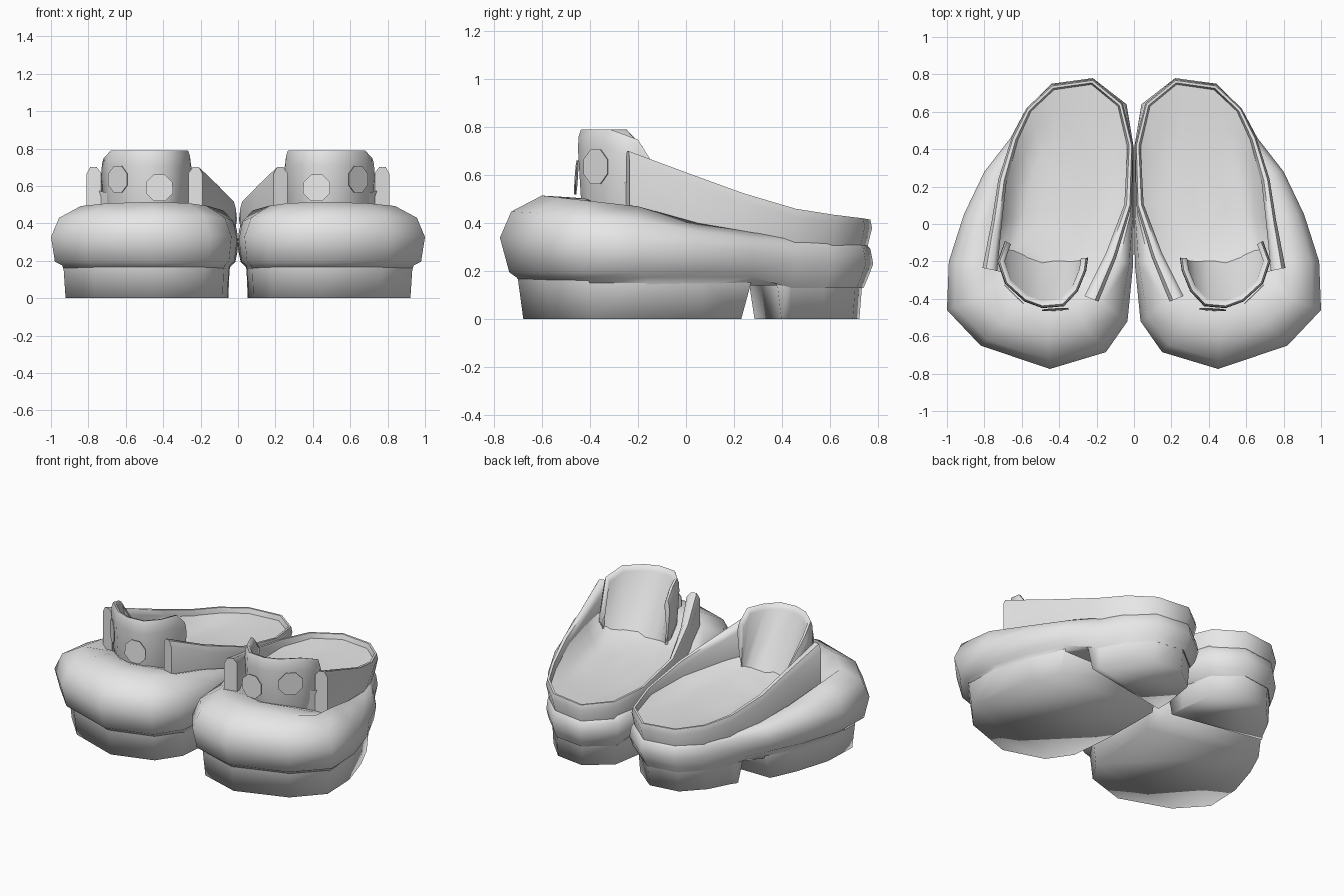
import bpy, bmesh, math
from mathutils import Vector, Matrix

cube = bpy.data.objects.get("Cube")
if cube:
    bpy.data.objects.remove(cube, do_unlink=True)

grey = bpy.data.materials.new("light_grey")
grey.use_nodes = True
grey.diffuse_color = (0.8, 0.8, 0.8, 1)
grey.node_tree.nodes["Principled BSDF"].inputs["Base Color"].default_value = (0.8, 0.8, 0.8, 1)


def interp(table, t):
    """Piecewise linear lookup."""
    if t <= table[0][0]:
        return table[0][1]
    for (a, va), (b, vb) in zip(table, table[1:]):
        if t <= b:
            return va + (vb - va) * (t - a) / (b - a)
    return table[-1][1]


def finish(name, bm, angle=45):
    """Turn a bmesh into a smooth object mirrored into a pair."""
    me = bpy.data.meshes.new(name)
    bm.to_mesh(me)
    bm.free()
    me.materials.append(grey)
    ob = bpy.data.objects.new(name, me)
    bpy.context.collection.objects.link(ob)
    bpy.ops.object.select_all(action='DESELECT')
    ob.select_set(True)
    bpy.context.view_layer.objects.active = ob
    bpy.ops.object.shade_smooth_by_angle(angle=math.radians(angle))
    mod = ob.modifiers.new("pair", 'MIRROR')
    mod.use_mirror_merge = False


def loft(rows):
    """Skin closed loops of points and cap both ends."""
    bm = bmesh.new()
    vs = [[bm.verts.new(p) for p in r] for r in rows]
    n = len(rows[0])
    for a, b in zip(vs, vs[1:]):
        for i in range(n):
            j = (i + 1) % n
            bm.faces.new((a[i], a[j], b[j], b[i]))
    bm.faces.new(vs[0])
    bm.faces.new(vs[-1])
    bmesh.ops.recalc_face_normals(bm, faces=bm.faces)
    return bm


def scaled(pts, c, sx, sy):
    return [(c[0] + (x - c[0]) * sx, c[1] + (y - c[1]) * sy) for x, y in pts]


# Plan outlines: widest line of the shoe and the edge of its upper surface
WIDE = [(.45, -.775), (.82, -.65), (1, -.46), (.99, -.2), (.91, .05), (.80, .28),
        (.66, .46), (.58, .61), (.44, .75), (.22, .78), (.04, .64), (0, .4),
        (0, .05), (.005, -.22), (.035, -.52), (.15, -.685)]
TOP = [(.46, -.6), (.70, -.53), (.84, -.40), (.83, -.2), (.77, .05), (.72, .28),
       (.62, .45), (.56, .58), (.43, .71), (.23, .735), (.07, .61), (.02, .4),
       (.02, .05), (.08, -.2), (.17, -.42), (.27, -.54)]
TOP_Z = [(-.6, .515), (-.2, .47), (.05, .40), (.4, .34), (.78, .33)]
WIDE_Z = [(-.78, .34), (.2, .30), (.5, .24), (.78, .23)]
VAMP_Z = [(-.6, .52), (-.4, .50), (-.25, .43), (0, .34), (.8, .30)]
MID = (.4, .2)

# Body: padded side walls and toe cap
rows = [[(x, y, .14) for x, y in scaled(WIDE, MID, .88, .9)],
        [(x, y, .175 if y < .4 else .13) for x, y in scaled(WIDE, MID, .90, .93)],
        [(x, y, .195 if y < .4 else .17) for x, y in scaled(WIDE, MID, .965, .96)],
        [(x, y, interp(WIDE_Z, y)) for x, y in WIDE]]
for t, u in ((.27, .62), (1, 1)):
    row = []
    for (x, y), (p, q) in zip(WIDE, TOP):
        za, zb = interp(WIDE_Z, y), interp(TOP_Z, q)
        row.append((x + (p - x) * t, y + (q - y) * t, za + (zb - za) * u))
    rows.append(row)
for s in (.8, .55, .3, .08):
    rows.append([(x, y, interp(VAMP_Z, y)) for x, y in scaled(TOP, (.42, .05), s, s)])
finish("shoe_body", loft(rows), 70)


# Sole: tapered slab cut into a forefoot and a heel block, open into the body
def sole(name, point, normal):
    bm = loft([[(x, y, 0) for x, y in scaled(WIDE, MID, .87, .9)],
               [(x, y, .18) for x, y in scaled(WIDE, MID, .89, .925)]])
    bmesh.ops.bisect_plane(bm, geom=bm.verts[:] + bm.edges[:] + bm.faces[:],
                           plane_co=point, plane_no=normal, clear_outer=True)
    bmesh.ops.holes_fill(bm, edges=[e for e in bm.edges if e.is_boundary])
    bmesh.ops.recalc_face_normals(bm, faces=bm.faces)
    bmesh.ops.delete(bm, geom=[f for f in bm.faces if f.normal.z > .9],
                     context='FACES_ONLY')
    finish(name, bm, 180)


sole("forefoot_sole", (0, .23, 0), (0, 1, -.27))
sole("heel_block", (.05, .285, 0), (.13, -.7, -.1))

# Collar: padded wall from the outer flap round the heel to the inner flap
# (x, y, top height, thickness)
COLLAR = [(.81, -.235, .70, .08), (.76, .02, .605, .055), (.725, .24, .525, .045),
          (.655, .46, .46, .035), (.575, .62, .435, .03), (.44, .745, .42, .03),
          (.22, .775, .415, .03), (.06, .645, .43, .03), (.005, .42, .455, .03),
          (.012, .1, .515, .04), (.095, -.18, .605, .06), (.19, -.415, .70, .08)]
EDGE_Z = [(-.4, .46), (-.2, .45), (.1, .425), (.5, .415), (.8, .40)]
rows, inner = [], []
for i, (x, y, z, t) in enumerate(COLLAR):
    a, b = COLLAR[max(i - 1, 0)], COLLAR[min(i + 1, len(COLLAR) - 1)]
    d = Vector((b[0] - a[0], b[1] - a[1])).normalized()
    n = Vector((-d.y, d.x))
    base = interp(TOP_Z, y) - .05
    lean = .025 if y > .4 else 0
    section = [(lean, base), (0, z - .035), (t * .25, z), (t * .7, z),
               (t, z - .03), (t + lean, base)]
    rows.append([(x + n.x * o, y + n.y * o, h) for o, h in section])
    inner.append((x + n.x * t * .85, y + n.y * t * .85))
finish("collar", loft(rows), 60)

# Footbed: shallow bowl that climbs the outer side of the collar
BED_Z = [(-.4, .45), (-.2, .44), (0, .40), (.4, .375), (.6, .385)]
rows = [[(x, y, .29) for x, y in scaled(inner, (.42, .1), .98, .98)],
        [(x, y, min(interp(EDGE_Z, y) + max(0, x - .5) * .5, c[2] - .03))
         for (x, y), c in zip(inner, COLLAR)]]
for s, k in ((.8, .2), (.55, 0), (.25, 0)):
    rows.append([(x, y, interp(BED_Z, y) + max(0, x - .5) * k)
                 for x, y in scaled(inner, (.42, .1), s, s)])
finish("footbed", loft(rows), 80)

# Tongue: curved upright panel with a sloping inner face
TONGUE = [(.69, -.09), (.73, -.2), (.69, -.32), (.585, -.415), (.49, -.45),
          (.375, -.44), (.30, -.36), (.255, -.25), (.245, -.18)]
TONGUE_Z = [(-.23, .79), (-.18, .72), (-.09, .58)]
C = (.49, -.2)
rows = []
for x, y in TONGUE:
    z = interp(TONGUE_Z, y)
    section = [(.86, .42), (.95, .50), (1, z - .08), (.99, z - .03), (.95, z),
               (.88, z - .005), (.84, z - .03)]
    r = [(C[0] + (x - C[0]) * s, C[1] + (y - C[1]) * s, h) for s, h in section]
    r.append((C[0] + (x - C[0]) * .92, -.19 + max(0, x - .5) * .4, .42))
    rows.append(r)
finish("tongue", loft(rows), 60)

# Round patches on the tongue
for name, loc, normal in (("front_patch", (.42, -.457, .59), (-.06, -1, .06)),
                          ("side_patch", (.642, -.376, .635), (.70, -.71, 0))):
    bm = bmesh.new()
    q = Vector(normal).to_track_quat('Z', 'Y').to_matrix().to_4x4()
    m = Matrix.Translation(loc) @ q @ Matrix.Rotation(math.pi / 8, 4, 'Z')
    bmesh.ops.create_cone(bm, cap_ends=True, segments=8, radius1=.077, radius2=.077,
                          depth=.005, matrix=m)
    finish(name, bm, 30)
